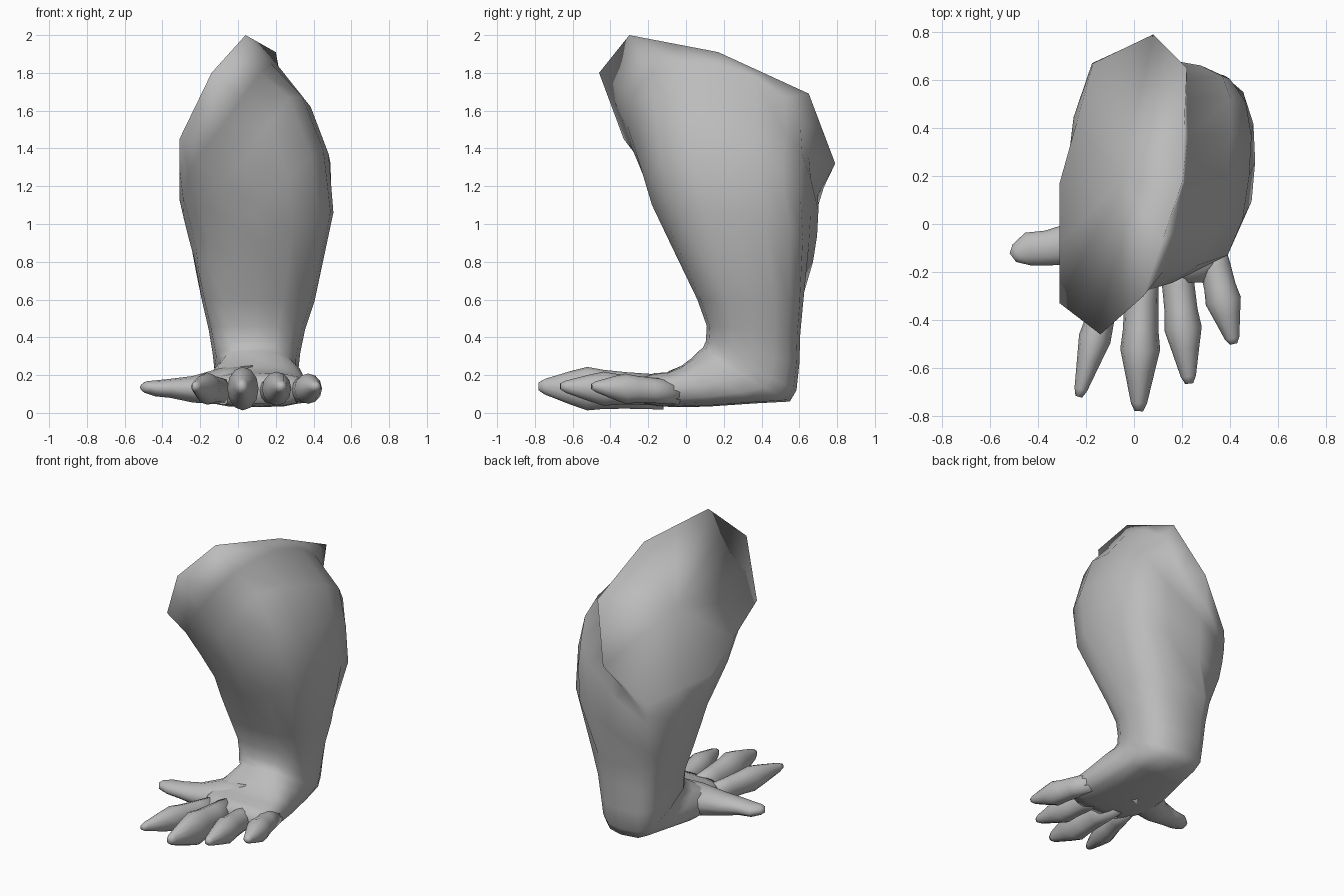
import bpy, bmesh, math
from mathutils import Vector

cube = bpy.data.objects.get("Cube")
if cube:
    bpy.data.objects.remove(cube, do_unlink=True)

grey = bpy.data.materials.new("plain grey")
grey.use_nodes = True
grey.diffuse_color = (0.5, 0.5, 0.5, 1)
grey.node_tree.nodes["Principled BSDF"].inputs["Base Color"].default_value = (0.5, 0.5, 0.5, 1)


def loft(name, rings):
    """Skin a list of equal-length rings and close both ends with fans."""
    bm = bmesh.new()
    loops = [[bm.verts.new(p) for p in ring] for ring in rings]
    n = len(rings[0])
    for a, b in zip(loops, loops[1:]):
        for i in range(n):
            j = (i + 1) % n
            bm.faces.new((a[i], a[j], b[j], b[i]))
    caps = [bm.faces.new(loops[0]), bm.faces.new(loops[-1])]
    bmesh.ops.poke(bm, faces=caps)
    bmesh.ops.recalc_face_normals(bm, faces=bm.faces)
    for f in bm.faces:
        f.smooth = True
    mesh = bpy.data.meshes.new(name)
    bm.to_mesh(mesh)
    bm.free()
    mesh.materials.append(grey)
    ob = bpy.data.objects.new(name, mesh)
    bpy.context.collection.objects.link(ob)


def refine(ring, straight=False):
    """Double a closed ring's points, with straight or rounded midpoints."""
    pts = [Vector(p) for p in ring]
    n, out = len(pts), []
    for i, p in enumerate(pts):
        q = pts[(i + 1) % n]
        mid = (p + q) / 2
        if not straight:
            mid += (p + q - pts[i - 1] - pts[(i + 2) % n]) / 16
        out += [p, mid]
    return out


def tilted_ring(x0, x1, front, back, power=2.4, count=16):
    """Ring between a front and a back (y, z), squarer on -x, from its front +x corner."""
    ring = []
    for i in range(count):
        a = -math.pi / 4 + math.tau * i / count
        e = 2 / (power if math.cos(a) > 0 else 3.6)
        c, s = (math.copysign(abs(v) ** e, v) for v in (math.cos(a), math.sin(a)))
        t = (s + 1) / 2
        ring.append(((x0 + x1) / 2 + (x1 - x0) / 2 * c,
                     front[0] + (back[0] - front[0]) * t,
                     front[1] + (back[1] - front[1]) * t))
    return ring


def tube(name, sections, sides=12):
    """Sections are (x, y, z, half width, half height) along a level path."""
    centres = [Vector(s[:3]) for s in sections]
    rings = []
    for i, (x, y, z, w, h) in enumerate(sections):
        d = centres[min(i + 1, len(centres) - 1)] - centres[max(i - 1, 0)]
        side = Vector((-d.y, d.x, 0)).normalized()
        rings.append([centres[i] + side * w * math.cos(math.tau * k / sides)
                      + Vector((0, 0, h * math.sin(math.tau * k / sides))) for k in range(sides)])
    loft(name, rings)


# Upper limb: flat slanted end with a flared rim, groove, shoulder, bulge
rim = [(.04, -.30, 2.0), (.20, .17, 1.91), (.22, .65, 1.69), (.08, .79, 1.32),
       (-.17, .67, 1.07), (-.31, .17, 1.13), (-.31, -.33, 1.45), (-.14, -.46, 1.80)]
groove = [(.12, -.20, 1.80), (.21, .17, 1.84), (.22, .52, 1.67), (.15, .65, 1.36),
          (-.175, .67, 1.0), (-.285, .17, 1.02), (-.26, -.20, 1.28), (-.08, -.31, 1.52)]
shoulder = [(.27, -.17, 1.67), (.385, .20, 1.62), (.40, .53, 1.48), (.28, .66, 1.24),
            (-.175, .665, .93), (-.26, .18, .92), (-.20, -.12, 1.11), (.04, -.255, 1.35)]
bulge = [(.39, -.13, 1.36), (.48, .20, 1.37), (.465, .51, 1.25), (.28, .66, 1.06),
         (-.17, .655, .84), (-.235, .22, .83), (-.165, -.02, .93), (.12, -.18, 1.10)]
calf = [(.43, -.04, 1.04), (.505, .26, 1.06), (.455, .55, .98), (.25, .65, .88),
        (-.16, .635, .73), (-.215, .26, .73), (-.16, .04, .78), (.12, -.075, .88)]

# One skin from the limb end, around the heel and out to the toe roots
loft("leg_and_foot", [refine(rim, True)] + [refine(r) for r in (groove, shoulder, bulge, calf)] + [
    tilted_ring(-.19, .405, (.06, .60), (.62, .58)),
    tilted_ring(-.155, .355, (.11, .46), (.605, .42)),
    tilted_ring(-.135, .33, (.105, .38), (.60, .26)),
    tilted_ring(-.125, .32, (.09, .345), (.585, .12)),
    tilted_ring(-.10, .32, (.07, .33), (.55, .06)),
    tilted_ring(-.13, .34, (.03, .29), (.36, .05), 3),
    tilted_ring(-.16, .36, (-.03, .245), (.14, .035), 3),
    tilted_ring(-.16, .37, (-.10, .215), (-.04, .03), 3),
    tilted_ring(-.13, .365, (-.17, .21), (-.15, .035), 3),
    tilted_ring(-.07, .30, (-.245, .18), (-.235, .05), 3)])

# Toes: root, waist, knuckle and tapered tip
toes = {
    "inner_toe": ((-.06, -.10), (-.23, -.72), .065, .085),
    "second_toe": ((.035, -.12), (.02, -.78), .08, .115),
    "third_toe": ((.165, -.08), (.23, -.665), .075, .09),
    "outer_toe": ((.305, -.04), (.415, -.50), .072, .08),
}
for name, (root, tip, w, h) in toes.items():
    a, b = Vector((*root, .11)), Vector((*tip, .14))
    tube(name, [(*a.lerp(b, t), w * u, h * v) for t, u, v in (
        (0, .8, .8), (.3, .9, .84), (.48, .92, .9), (.61, 1.04, 1), (.75, .78, .76),
        (.95, .42, .36), (1, .22, .18))])

# Thumb-like side toe
tube("side_toe", [(.05, .06, .15, .17, .12), (-.10, -.03, .14, .13, .095),
                  (-.24, -.08, .125, .09, .07), (-.36, -.10, .13, .073, .05),
                  (-.44, -.105, .13, .07, .042), (-.485, -.125, .135, .045, .032),
                  (-.505, -.14, .135, .022, .018)])
